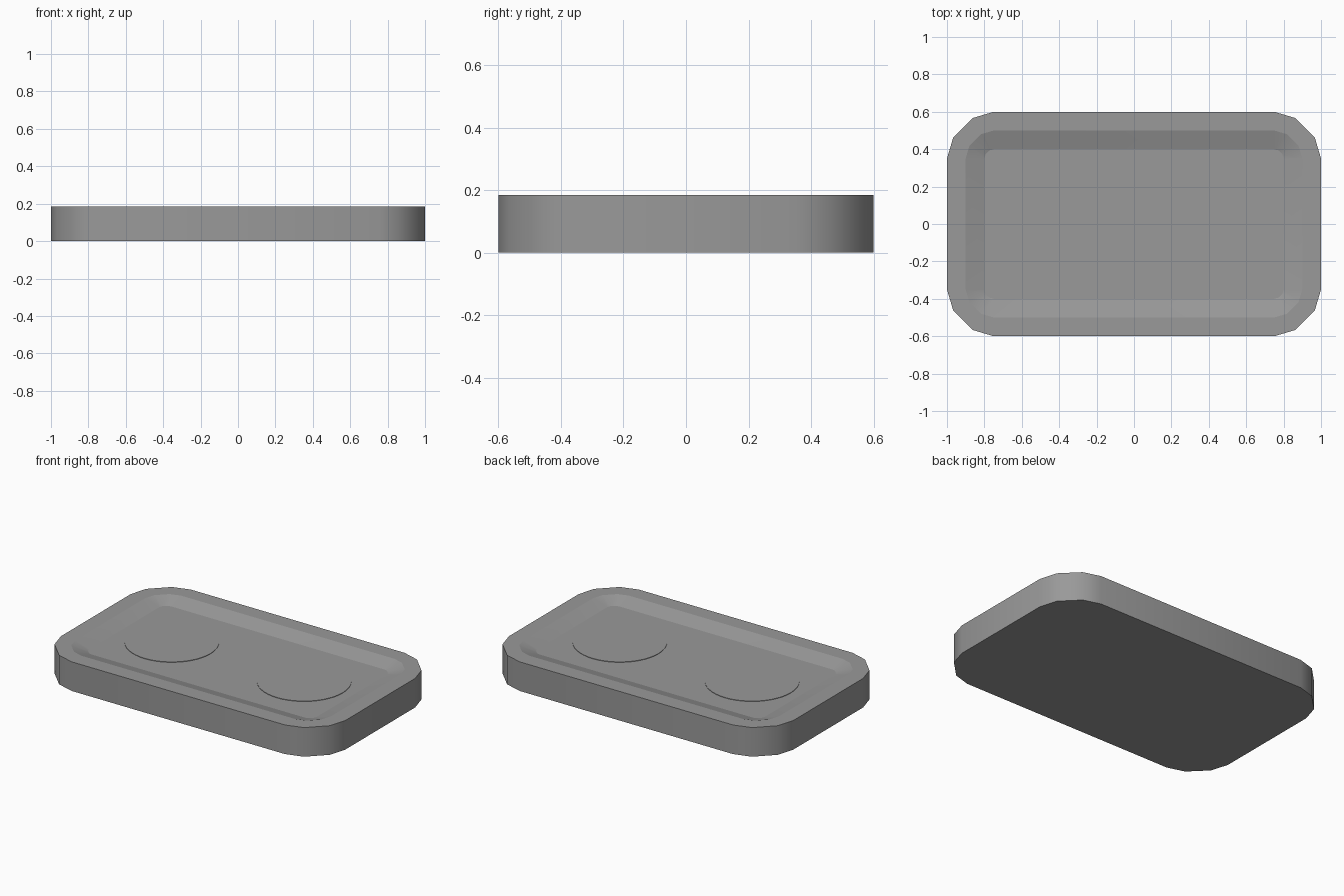
import bpy
import bmesh
import math

cube = bpy.data.objects.get("Cube")
if cube:
    bpy.data.objects.remove(cube, do_unlink=True)

HALF_X, HALF_Y, HEIGHT = 1.0, 0.6, 0.185
CORNER, DEPTH = 0.25, 0.03

grey = bpy.data.materials.new("mid_grey")
grey.use_nodes = True
colour = (0.32, 0.32, 0.32, 1)
grey.diffuse_color = colour
bsdf = next(n for n in grey.node_tree.nodes if n.type == 'BSDF_PRINCIPLED')
bsdf.inputs["Base Color"].default_value = colour


def rounded_loop(bm, inset, z):
    """Ring of vertices: a rectangle with three-sided rounded corners."""
    r = CORNER - inset
    cx, cy = HALF_X - CORNER, HALF_Y - CORNER
    verts = []
    for quarter, (sx, sy) in enumerate([(1, 1), (-1, 1), (-1, -1), (1, -1)]):
        for degrees in (0, 27, 63, 90):
            a = math.radians(degrees + 90 * quarter)
            reach = r if degrees in (0, 90) else r * 0.975
            verts.append(bm.verts.new((sx * cx + reach * math.cos(a),
                                       sy * cy + reach * math.sin(a), z)))
    return verts


def finish(bm, name):
    bmesh.ops.recalc_face_normals(bm, faces=bm.faces[:])
    mesh = bpy.data.meshes.new(name)
    bm.to_mesh(mesh)
    bm.free()
    mesh.materials.append(grey)
    obj = bpy.data.objects.new(name, mesh)
    bpy.context.collection.objects.link(obj)
    return obj


# Tray: outer wall, flat rim, sloping recess wall and floor
bm = bmesh.new()
loops = [rounded_loop(bm, inset, z) for inset, z in (
    (0, 0), (0, HEIGHT), (0.1, HEIGHT), (0.2, HEIGHT - DEPTH))]
for low, high in zip(loops, loops[1:]):
    for i in range(len(low)):
        j = (i + 1) % len(low)
        bm.faces.new((low[i], low[j], high[j], high[i]))
bm.faces.new(loops[0][::-1])
bm.faces.new(loops[-1])
for face in bm.faces:
    face.smooth = True
# Keep the horizontal rings crisp while the corners stay smooth
for edge in bm.edges:
    a, b = edge.verts
    edge.smooth = not any(a in ring and b in ring for ring in loops)
finish(bm, "tray")

# Two thin round pads lying on the recess floor
for side, x in (("left", 0.465), ("right", -0.465)):
    bm = bmesh.new()
    bmesh.ops.create_cone(bm, cap_ends=True, segments=48, radius1=0.272,
                          radius2=0.272, depth=0.004)
    pad = finish(bm, side + "_round_pad")
    pad.location = (x, 0, HEIGHT - DEPTH + 0.001)
